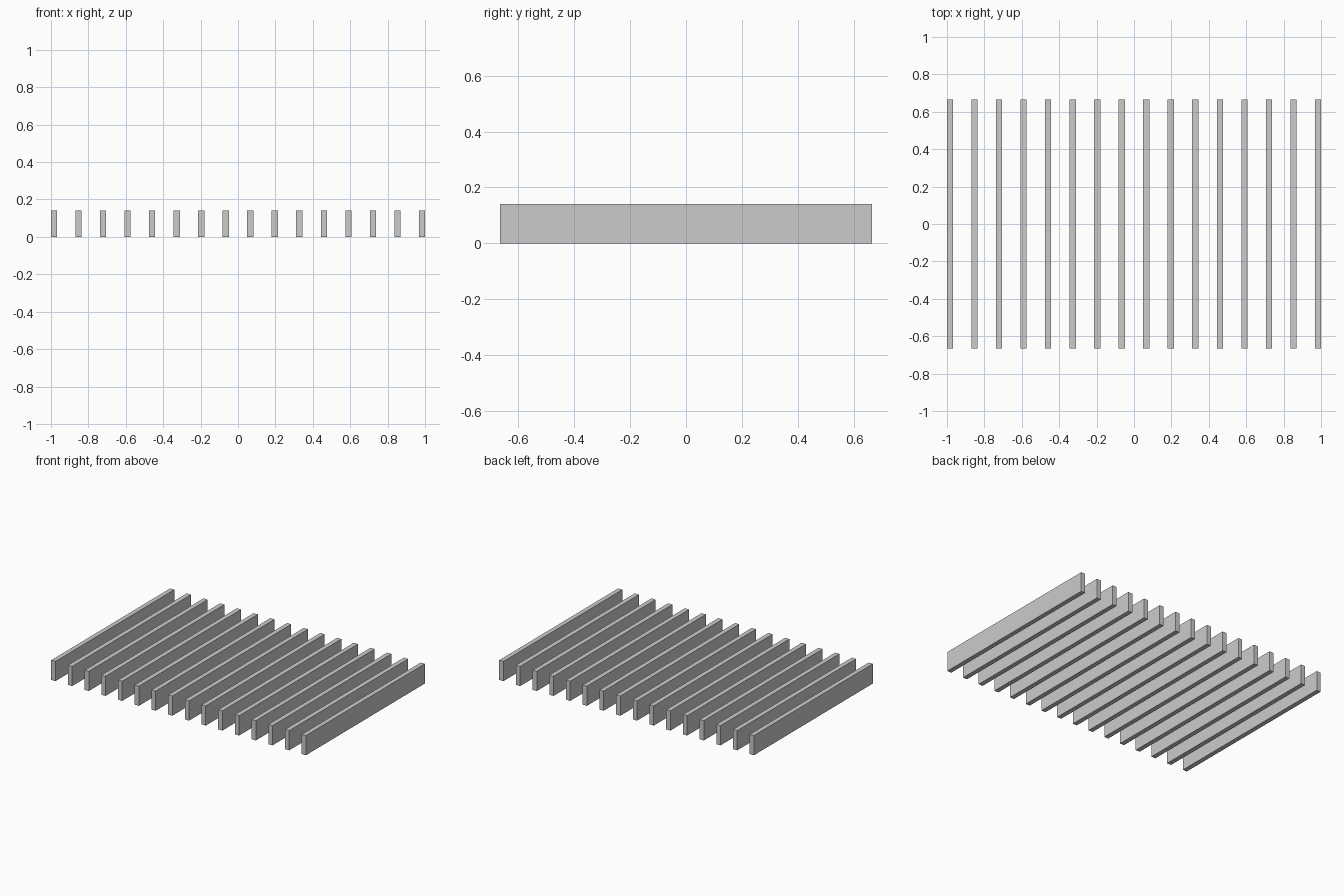
import bpy

if "Cube" in bpy.data.objects:
    bpy.data.objects.remove(bpy.data.objects["Cube"])

COUNT = 16
WIDTH, LENGTH, HEIGHT = 0.033, 1.333, 0.14
STEP = (2.0 - WIDTH) / (COUNT - 1)


def box(name, size, location):
    bpy.ops.mesh.primitive_cube_add(size=1, location=location)
    obj = bpy.context.object
    obj.name = name
    obj.scale = size
    bpy.ops.object.transform_apply(location=False, rotation=False, scale=True)
    return obj


# One joist at the left edge, repeated evenly across the width
joist = box("joists", (WIDTH, LENGTH, HEIGHT), (-1 + WIDTH / 2, 0, HEIGHT / 2))
array = joist.modifiers.new("row", 'ARRAY')
array.count = COUNT
array.use_relative_offset = False
array.use_constant_offset = True
array.constant_offset_displace = (STEP, 0, 0)
